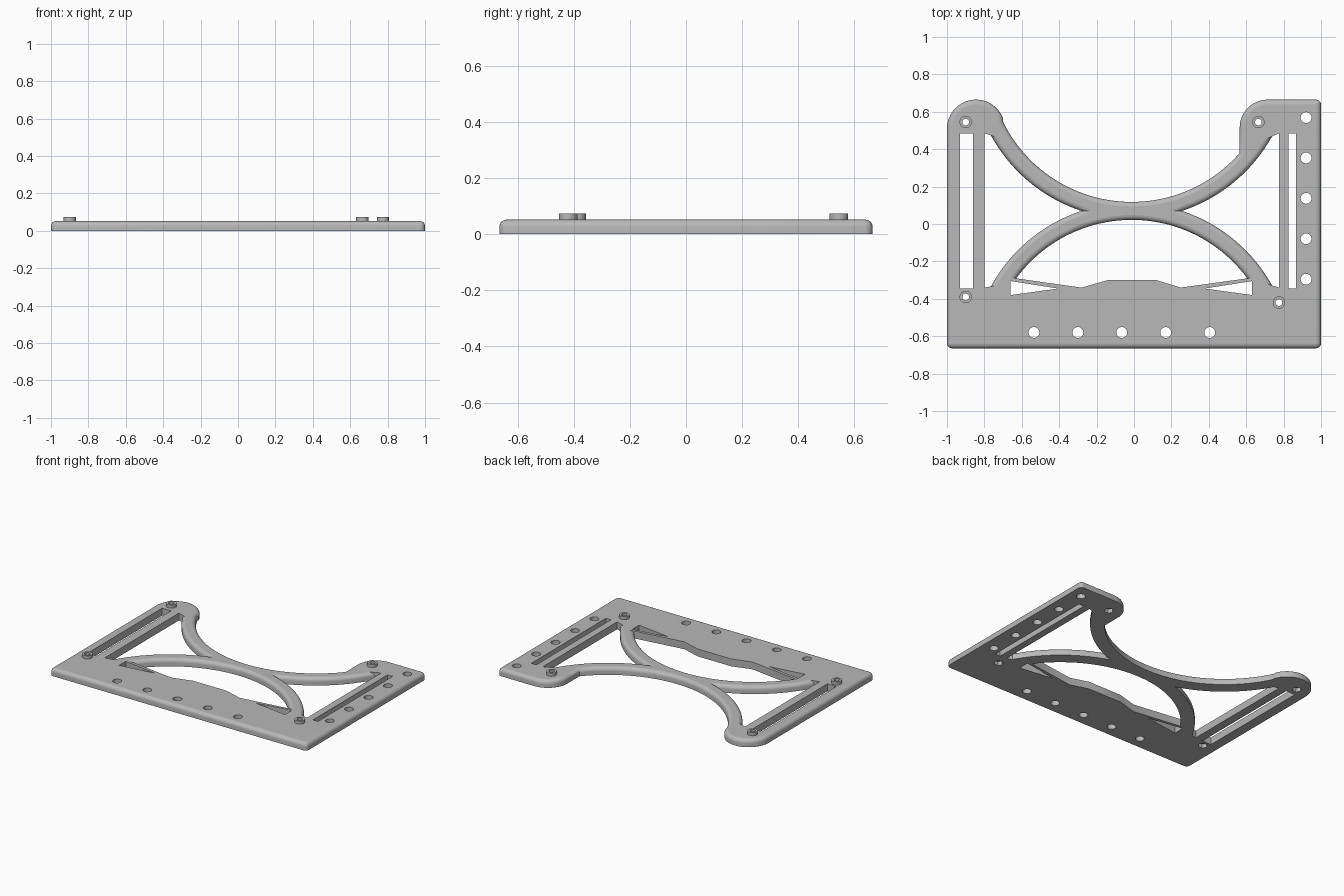
import bpy, bmesh
from math import sin, cos, acos, pi, radians, hypot

cube = bpy.data.objects.get("Cube")
if cube:
    bpy.data.objects.remove(cube)

T = 0.052        # plate thickness
F = 0.026        # fillet radius on the upper edges
STEPS = 5        # fillet segments
CX, CY_UP, CY_LOW = -0.012, 0.885, -0.745   # centres of the two arched bands
R_IN, R_OUT = 0.767, 0.858

grey = bpy.data.materials.new("plain_grey")
grey.use_nodes = True
colour = (0.48, 0.48, 0.48, 1)
grey.diffuse_color = colour
grey.node_tree.nodes["Principled BSDF"].inputs["Base Color"].default_value = colour


def arc(cx, cy, r, a0, a1, n, last=F):
    """Filleted arc points (x, y, fillet of the edge that follows)."""
    pts = []
    for i in range(n + 1):
        a = a0 + (a1 - a0) * i / n
        pts.append((cx + r * cos(a), cy + r * sin(a), F if i < n else last))
    return pts


def band(cy, r, x0, x1, side, n=40, last=F):
    """Edge of an arched band between two x positions."""
    a0, a1 = (side * acos((x - CX) / r) for x in (x0, x1))
    return arc(CX, cy, r, a0, a1, n, last)


def sharp(*pts):
    return [(x, y, 0) for x, y in pts]


def circle(x, y, r, n):
    return sharp(*[(x + r * cos(2 * pi * i / n), y - r * sin(2 * pi * i / n))
                   for i in range(n)])


def slot(x0, x1, y0, y1):
    return sharp((x0, y0), (x0, y1), (x1, y1), (x1, y0))


def inset(loop, k):
    """Move each edge towards the material by k times its own fillet."""
    out = []
    for i, (x, y, f) in enumerate(loop):
        px, py, pf = loop[i - 1]
        qx, qy, _ = loop[(i + 1) % len(loop)]
        l1, l2 = hypot(x - px, y - py), hypot(qx - x, qy - y)
        ax, ay = (py - y) / l1, (x - px) / l1
        bx, by = (y - qy) / l2, (qx - x) / l2
        d, e = pf * k, f * k
        c = ax * by - ay * bx
        if abs(c) < 0.02:
            vx, vy = (ax + bx) * (d + e) / 4, (ay + by) * (d + e) / 4
        else:
            vx, vy = (d * by - e * ay) / c, (ax * e - bx * d) / c
        out.append((x + vx, y + vy))
    return out


def finish(name, bm):
    bmesh.ops.recalc_face_normals(bm, faces=bm.faces)
    for e in bm.edges:
        e.smooth = e.calc_face_angle(0) < radians(30)
    mesh = bpy.data.meshes.new(name)
    bm.to_mesh(mesh)
    bm.free()
    mesh.materials.append(grey)
    obj = bpy.data.objects.new(name, mesh)
    bpy.context.collection.objects.link(obj)
    return obj


def bridge(bm, a, b):
    for i in range(len(a)):
        j = (i + 1) % len(a)
        bm.faces.new((a[i], a[j], b[j], b[i])).smooth = True


def ring_edges(bm, ring):
    return [bm.edges.get((ring[i - 1], ring[i])) for i in range(len(ring))]


# Outer outline: plate corners, right tab, concave arch, left lobe
C = 0.028
outline = (arc(-1 + C, -0.665 + C, C, pi, 1.5 * pi, 5)
           + arc(1 - C, -0.665 + C, C, 1.5 * pi, 2 * pi, 5)
           + arc(1 - C, 0.665 - C, C, 0, pi / 2, 5)
           + arc(0.715, 0.515, 0.15, pi / 2, pi, 14)
           + band(CY_UP, R_IN, 0.565, -0.70, -1, 50)
           + arc(-0.845, 0.51, 0.155, radians(20), pi, 24))

# Side windows between the bands, and the central arched window
left_window = (sharp((-0.80, -0.34), (-0.80, 0.485))
               + band(CY_UP, R_OUT, -0.765, -0.28, -1, 24)[:-1]
               + band(CY_LOW, R_OUT, -0.28, -0.765, 1, 24, 0))
right_window = (sharp((0.775, 0.485), (0.775, -0.34))
                + band(CY_LOW, R_OUT, 0.738, 0.256, 1, 24)[:-1]
                + band(CY_UP, R_OUT, 0.256, 0.738, -1, 24, 0))
middle_window = (band(CY_LOW, R_IN, -0.63, 0.606, 1, 50, 0)
                 + sharp((0.25, -0.34), (0.12, -0.30), (-0.14, -0.30), (-0.28, -0.34)))

# Slots, wedge openings, screw holes and nut pockets
loops = [outline, left_window, right_window, middle_window,
         slot(-0.93, -0.86, -0.345, 0.485),
         slot(0.825, 0.865, -0.345, 0.485),
         sharp((-0.66, -0.305), (-0.405, -0.345), (-0.66, -0.38)),
         sharp((0.632, -0.38), (0.377, -0.345), (0.632, -0.305))]
for i in range(5):
    loops.append(circle(-0.535 + 0.235 * i, -0.58, 0.029, 24))
    loops.append(circle(0.92, -0.295 + 0.216 * i, 0.029, 24))
posts = [(-0.9, 0.545), (0.665, 0.545), (-0.9, -0.39), (0.775, -0.42)]
loops += [circle(x, y, 0.03, 6) for x, y in posts]

# Plate: walls and fillets of every loop, then flat caps
bm = bmesh.new()
bottom, top = [], []
for loop in loops:
    levels = [(0, 0)]
    for k in range(STEPS + 1):
        a = pi / 2 * k / STEPS
        levels.append((T - F + F * sin(a), 1 - cos(a)))
    rings = [[bm.verts.new((x, y, z)) for x, y in inset(loop, k)] for z, k in levels]
    for low, high in zip(rings, rings[1:]):
        bridge(bm, low, high)
    bottom += ring_edges(bm, rings[0])
    top += ring_edges(bm, rings[-1])
for edges in (bottom, top):
    bmesh.ops.triangle_fill(bm, edges=edges, use_beauty=True)
finish("bracket_plate", bm)

# Hollow standoff posts
for n, (x, y) in enumerate(posts):
    bm = bmesh.new()
    rings = [[bm.verts.new((px, py, z)) for px, py, _ in circle(x, y, r, 32)]
             for r, z in ((0.033, 0.028), (0.033, 0.074), (0.018, 0.074), (0.018, 0.028))]
    for i in range(4):
        bridge(bm, rings[i - 1], rings[i])
    finish(f"standoff_post_{n + 1}", bm)
